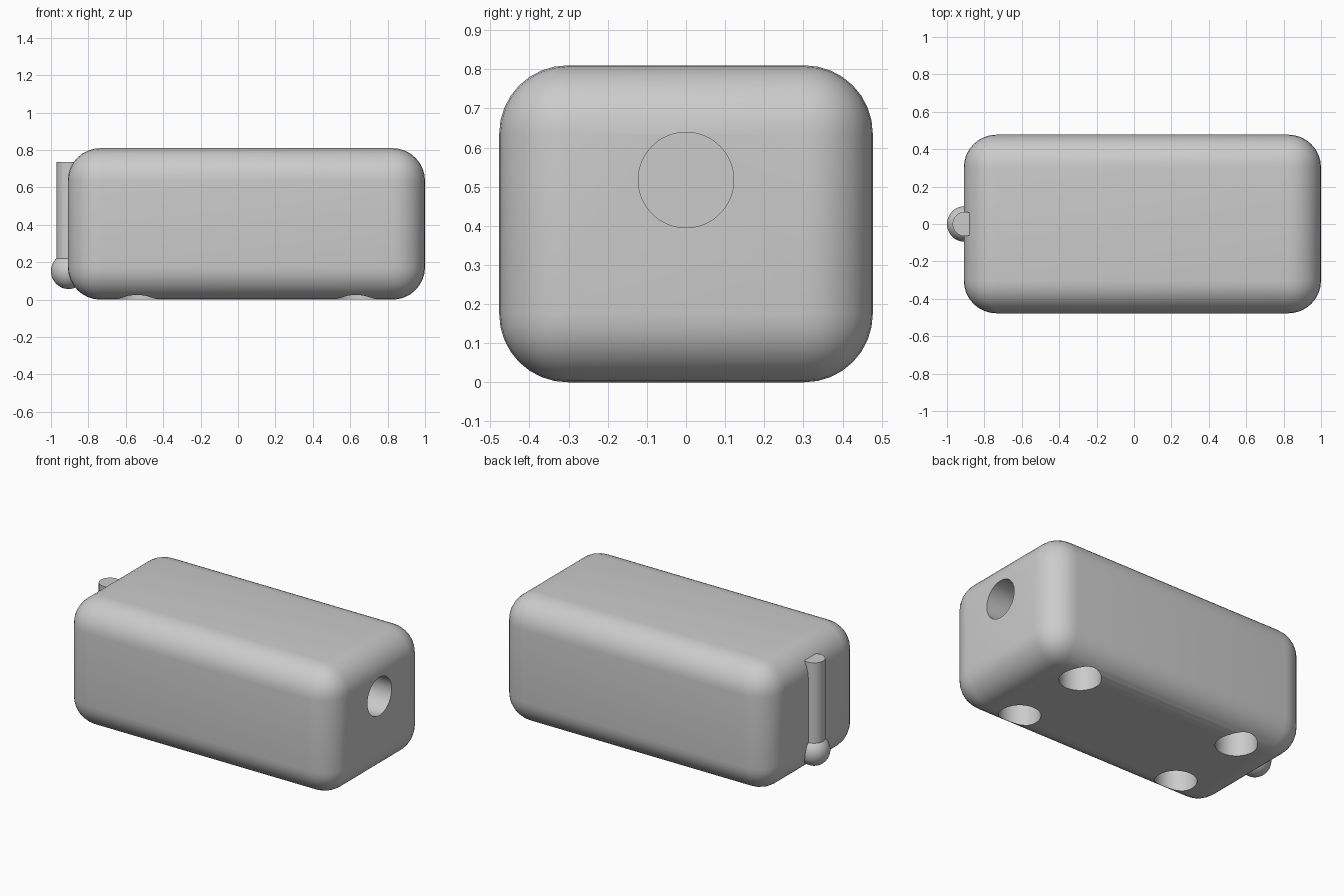
import bpy
from math import pi

cube = bpy.data.objects.get("Cube")
if cube:
    bpy.data.objects.remove(cube, do_unlink=True)

grey = bpy.data.materials.new("plain_grey")
grey.use_nodes = True
grey.diffuse_color = (0.6, 0.6, 0.6, 1)
grey.node_tree.nodes["Principled BSDF"].inputs["Base Color"].default_value = (0.6, 0.6, 0.6, 1)


def finish(name):
    obj = bpy.context.object
    obj.name = name
    obj.data.materials.append(grey)
    return obj


def cylinder(name, centre, radius, depth, rotation=(0, 0, 0)):
    bpy.ops.mesh.primitive_cylinder_add(vertices=64, radius=radius, depth=depth,
                                        location=centre, rotation=rotation)
    return finish(name)


def apply_modifier(obj, kind, **settings):
    bpy.context.view_layer.objects.active = obj
    mod = obj.modifiers.new(kind.title(), kind)
    for key, value in settings.items():
        setattr(mod, key, value)
    bpy.ops.object.modifier_apply(modifier=mod.name)


def smooth(obj):
    bpy.ops.object.select_all(action='DESELECT')
    obj.select_set(True)
    bpy.context.view_layer.objects.active = obj
    bpy.ops.object.shade_smooth_by_angle(angle=pi / 6)


# Rounded wagon body
MID_X = 0.045
bpy.ops.mesh.primitive_cube_add(size=1, location=(MID_X, 0, 0.405))
body = finish("wagon_body")
body.scale = (1.91, 0.955, 0.81)
bpy.ops.object.transform_apply(location=False, rotation=False, scale=True)
apply_modifier(body, 'BEVEL', width=0.175, segments=8, limit_method='NONE')

# Round sockets: one in the end, four underneath
HOLE = 0.122
cutters = [cylinder("end_socket_cutter", (1.0, 0, 0.517), HOLE, 0.5, (0, pi / 2, 0))]
for dx in (-0.585, 0.585):
    for y in (-0.27, 0.27):
        cutters.append(cylinder("wheel_socket_cutter", (MID_X + dx, y, 0), HOLE, 0.5))
for cutter in cutters:
    apply_modifier(body, 'BOOLEAN', operation='DIFFERENCE', object=cutter, solver='EXACT')
    bpy.data.objects.remove(cutter, do_unlink=True)
smooth(body)

# Coupling post with a ball at its foot
PEG_X = -0.905
smooth(cylinder("coupling_post", (PEG_X, 0, 0.4425), 0.065, 0.585))
bpy.ops.mesh.primitive_uv_sphere_add(segments=48, ring_count=24, radius=0.095,
                                     location=(PEG_X, 0, 0.152))
smooth(finish("coupling_ball"))
